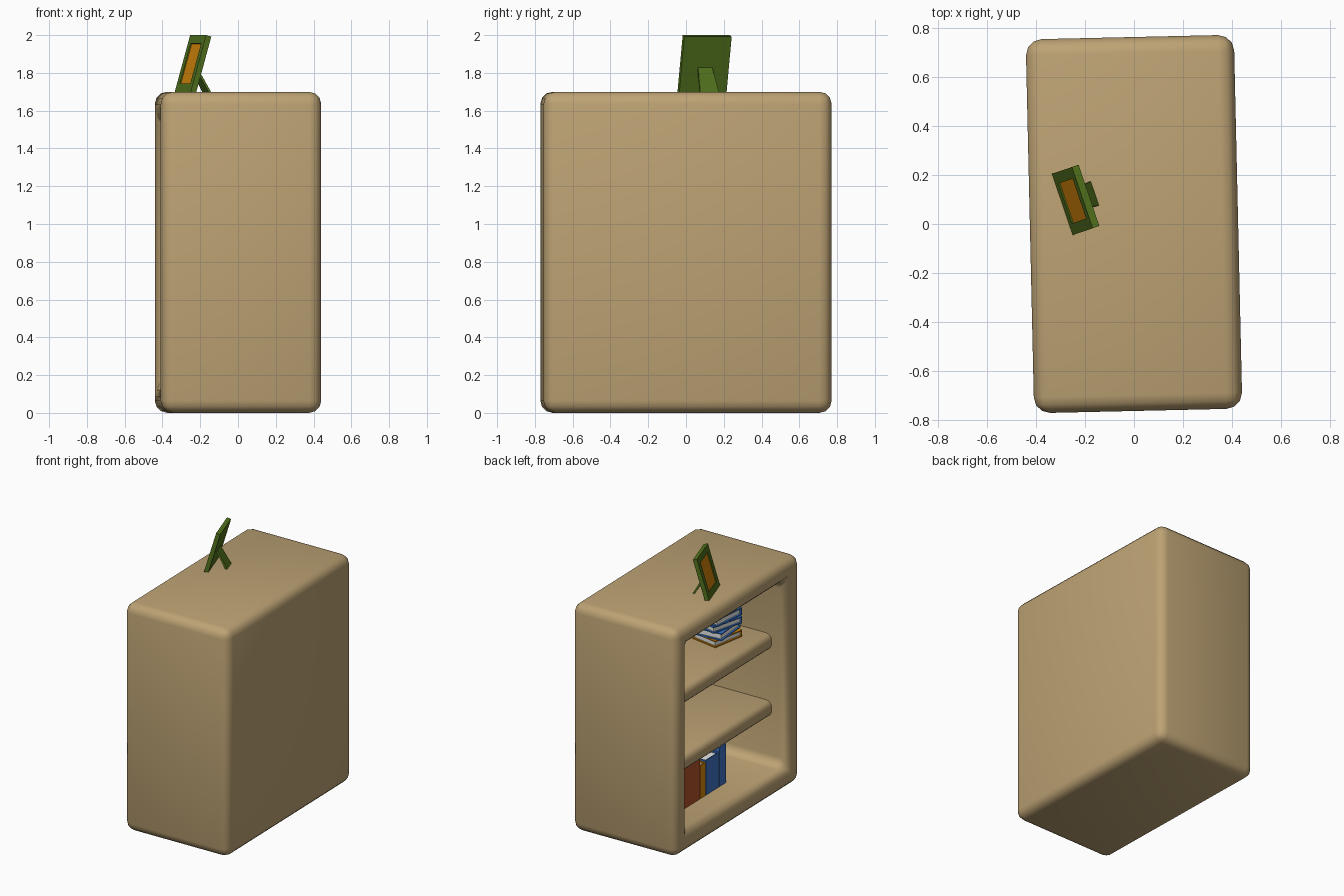
import bpy, bmesh
from math import radians
from mathutils import Matrix, Vector

cube = bpy.data.objects.get("Cube")
if cube:
    bpy.data.objects.remove(cube)


def material(name, r, g, b):
    m = bpy.data.materials.new(name)
    m.use_nodes = True
    m.diffuse_color = (r, g, b, 1)
    m.node_tree.nodes["Principled BSDF"].inputs["Base Color"].default_value = (r, g, b, 1)
    return m


wood = material("tan wood", 0.51, 0.365, 0.175)
green = material("leaf green", 0.085, 0.17, 0.012)
amber = material("amber", 0.68, 0.245, 0.003)
blue = material("book blue", 0.05, 0.17, 0.54)
bright_blue = material("bright blue", 0.045, 0.2, 0.66)
red = material("brick red", 0.45, 0.085, 0.022)
paper = material("paper", 0.8, 0.8, 0.78)

TURN = Matrix.Rotation(radians(1.3), 4, "Z")


def finish(name, bm, mats, matrix, bevel=0):
    bmesh.ops.recalc_face_normals(bm, faces=bm.faces)
    mesh = bpy.data.meshes.new(name)
    bm.to_mesh(mesh)
    bm.free()
    ob = bpy.data.objects.new(name, mesh)
    bpy.context.collection.objects.link(ob)
    for m in mats:
        mesh.materials.append(m)
    ob.matrix_world = matrix
    if bevel:
        mod = ob.modifiers.new("soft edges", "BEVEL")
        mod.width, mod.segments = bevel, 3
        mesh.shade_smooth()


def add_box(bm, lo, hi, index=0):
    lo, hi = Vector(lo), Vector(hi)
    place = Matrix.Translation((lo + hi) / 2) @ Matrix.Diagonal((*(hi - lo), 1))
    verts = bmesh.ops.create_cube(bm, size=1, matrix=place)["verts"]
    for f in {f for v in verts for f in v.link_faces}:
        f.material_index = index
    return verts


def recess(bm, direction, border, depth, index=0):
    """Sink a panel into the face that points along direction."""
    direction = Vector(direction)
    bm.normal_update()
    face = max(bm.faces, key=lambda f: f.normal.dot(direction))
    bmesh.ops.inset_region(bm, faces=[face], thickness=border, use_even_offset=True)
    out = bmesh.ops.extrude_discrete_faces(bm, faces=[face])["faces"][0]
    bmesh.ops.translate(bm, verts=out.verts, vec=-direction * depth)
    out.material_index = index


# Rounded cabinet, open on one long side
bm = bmesh.new()
add_box(bm, (-0.425, -0.763, 0), (0.425, 0.763, 1.7))
recess(bm, (-1, 0, 0), 0.152, 0.73)
finish("cabinet", bm, [wood], TURN, 0.065)

# Thick rounded shelves
for name, z in (("lower_shelf", 0.56), ("upper_shelf", 1.06)):
    bm = bmesh.new()
    add_box(bm, (-0.29, -0.7, z - 0.06), (0.37, 0.7, z + 0.06))
    finish(name, bm, [wood], TURN, 0.045)


# Book: spine towards -x, thickness along y, height along z
def book(name, cover, depth, thick, height, matrix):
    d, t, h, c = depth / 2, thick / 2, height / 2, 0.008
    bm = bmesh.new()
    add_box(bm, (-d, -t, -h), (-d + c, t, h))
    add_box(bm, (-d, -t, -h), (d, -t + c, h))
    add_box(bm, (-d, t - c, -h), (d, t, h))
    add_box(bm, (-d + c, -t + c, -h + 0.012), (d - 0.012, t - c, h - 0.012), 1)
    finish(name, bm, [cover, paper], TURN @ matrix)


# Row of upright books on the cabinet floor
y = -0.19
row = ((blue, 0.085, 0.29), (blue, 0.165, 0.26), (amber, 0.065, 0.25),
       (red, 0.09, 0.31), (red, 0.11, 0.3))
for i, (cover, thick, height) in enumerate(row):
    at = Matrix.Translation((-0.1, y + thick / 2, 0.152 + height / 2))
    book(f"upright_book_{i + 1}", cover, 0.2, thick - 0.003, height, at)
    y += thick

# Stack of lying books on the upper shelf
LIE = Matrix(((0, 0, 1), (1, 0, 0), (0, 1, 0))).to_4x4()
z = 1.12
for i, (cover, thick, yaw) in enumerate(((amber, 0.05, -11), (bright_blue, 0.055, 4),
                                         (bright_blue, 0.05, -15), (bright_blue, 0.055, -6))):
    at = Matrix.Translation((-0.01, -0.365, z + thick / 2))
    book(f"stacked_book_{i + 1}", cover, 0.26, thick, 0.22,
         at @ Matrix.Rotation(radians(yaw), 4, "Z") @ LIE)
    z += thick

# Leaning picture frame on top, with its sunken picture
base = Matrix.Translation((-0.2925, 0.08, 1.7)) @ Matrix.Rotation(radians(-71.3), 4, "Z")
lean = Matrix.Rotation(radians(-16), 4, "X")
bm = bmesh.new()
add_box(bm, (-0.132, 0, 0), (0.132, 0.03, 0.312))
recess(bm, (0, -1, 0), 0.046, 0.006, 1)
finish("picture_frame", bm, [green, amber], base @ lean)

# Tapered prop behind the frame
bm = bmesh.new()
for v in add_box(bm, (-0.052, 0.126, 0), (0.052, 0.14, 0.13)):
    if v.co.z > 0.1:
        v.co.x *= 0.75
        v.co.y -= 0.072
finish("frame_prop", bm, [green], base)
